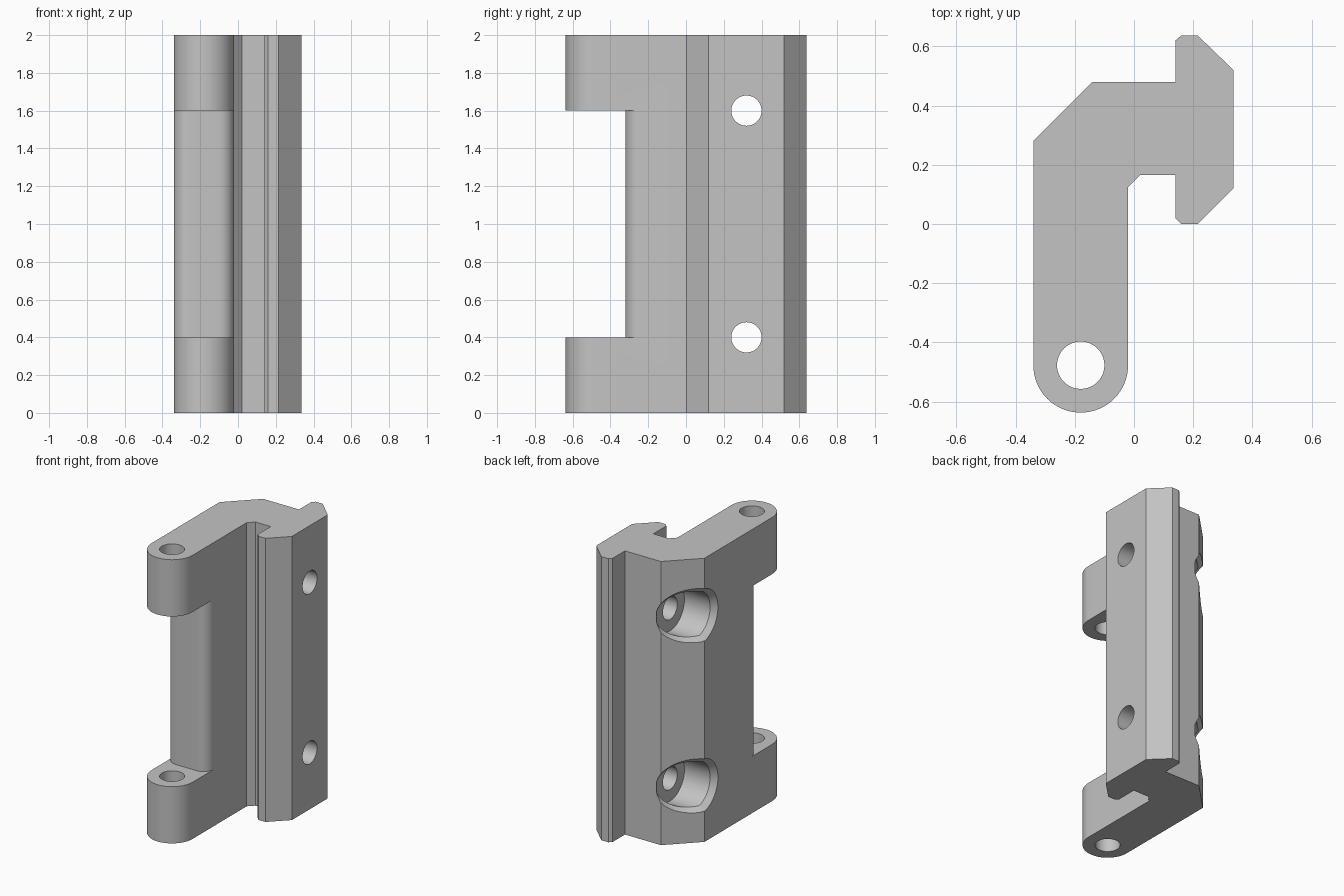
import bpy, bmesh, math

if "Cube" in bpy.data.objects:
    bpy.data.objects.remove(bpy.data.objects["Cube"])

PIN = (-0.18, -0.477)      # hinge pin axis (x, y)
SCREW_Y = 0.32             # screw axis


def arc(cx, cy, r, a0, a1, n):
    return [(cx + r * math.cos(math.radians(a0 + (a1 - a0) * i / n)),
             cy + r * math.sin(math.radians(a0 + (a1 - a0) * i / n))) for i in range(n + 1)]


def loft(name, rings):
    """Closed solid through rings of equal point count."""
    bm = bmesh.new()
    vs = [[bm.verts.new(p) for p in ring] for ring in rings]
    n = len(vs[0])
    for a, b in zip(vs, vs[1:]):
        for i in range(n):
            bm.faces.new((a[i], a[(i + 1) % n], b[(i + 1) % n], b[i]))
    bm.faces.new(vs[0][::-1])
    bm.faces.new(vs[-1])
    bmesh.ops.recalc_face_normals(bm, faces=bm.faces)
    me = bpy.data.meshes.new(name)
    bm.to_mesh(me)
    bm.free()
    ob = bpy.data.objects.new(name, me)
    bpy.context.collection.objects.link(ob)
    return ob


def prism(name, pts, z0, z1):
    return loft(name, [[(x, y, z) for x, y in pts] for z in (z0, z1)])


def cut(body, cutter):
    cutter.hide_render = True
    m = body.modifiers.new(cutter.name, 'BOOLEAN')
    m.operation = 'DIFFERENCE'
    m.solver = 'EXACT'
    m.object = cutter
    bpy.context.view_layer.objects.active = body
    bpy.ops.object.modifier_apply(modifier=m.name)
    bpy.data.objects.remove(cutter)


# Bracket cross-section: rounded hinge arm, bend and T-shaped rail
profile = arc(*PIN, 0.16, 180, 360, 32) + [
    (-0.02, 0.125), (0.02, 0.165), (0.14, 0.165), (0.14, 0.02), (0.16, 0.0),
    (0.215, 0.0), (0.336, 0.12), (0.336, 0.52), (0.215, 0.637), (0.16, 0.637),
    (0.14, 0.62), (0.14, 0.48), (-0.14, 0.48), (-0.34, 0.28)]
body = prism("hinge_bracket", profile, 0, 2)

# Gap between the two knuckles, with rounded corners on the middle edge
gap = [(-0.5, -0.9), (0.1, -0.9), (0.1, -0.24)]
gap += arc(-0.10, -0.24, 0.08, 0, -90, 12) + arc(-0.26, -0.24, 0.08, -90, -180, 12)
gap += [(-0.5, -0.24)]
cut(body, prism("knuckle_gap", gap, 0.4, 1.6))

# Pin hole through both knuckles
cut(body, prism("pin_hole", arc(*PIN, 0.08, 0, 352.5, 47), -0.1, 2.1))


def surface_x(y):
    """Outer side of the bracket at a given y."""
    return min(max(-0.34, y - 0.62), -0.11)


def ring(r, z, x_of):
    return [(x_of(y), y, z + h) for y, h in arc(SCREW_Y, 0, r, 0, 352.5, 47)]


# Screw holes with bevelled counterbores on the outer side
for z in (0.4, 1.6):
    cut(body, loft("counterbore", [
        ring(0.16, z, lambda y: -0.10),
        ring(0.16, z, lambda y: min(surface_x(y) + 0.04, -0.104)),
        ring(0.19, z, surface_x),
        ring(0.19, z, lambda y: -0.6)]))
    cut(body, loft("screw_hole", [ring(0.08, z, lambda y: -0.2),
                                  ring(0.08, z, lambda y: 0.5)]))

# Plain grey finish
grey = bpy.data.materials.new("grey")
grey.diffuse_color = (0.55, 0.55, 0.55, 1)
grey.use_nodes = True
grey.node_tree.nodes["Principled BSDF"].inputs["Base Color"].default_value = grey.diffuse_color
body.data.materials.clear()
body.data.materials.append(grey)
for p in body.data.polygons:
    p.material_index = 0

bpy.ops.object.select_all(action='DESELECT')
body.select_set(True)
bpy.context.view_layer.objects.active = body
bpy.ops.object.shade_smooth_by_angle(angle=math.radians(25))
